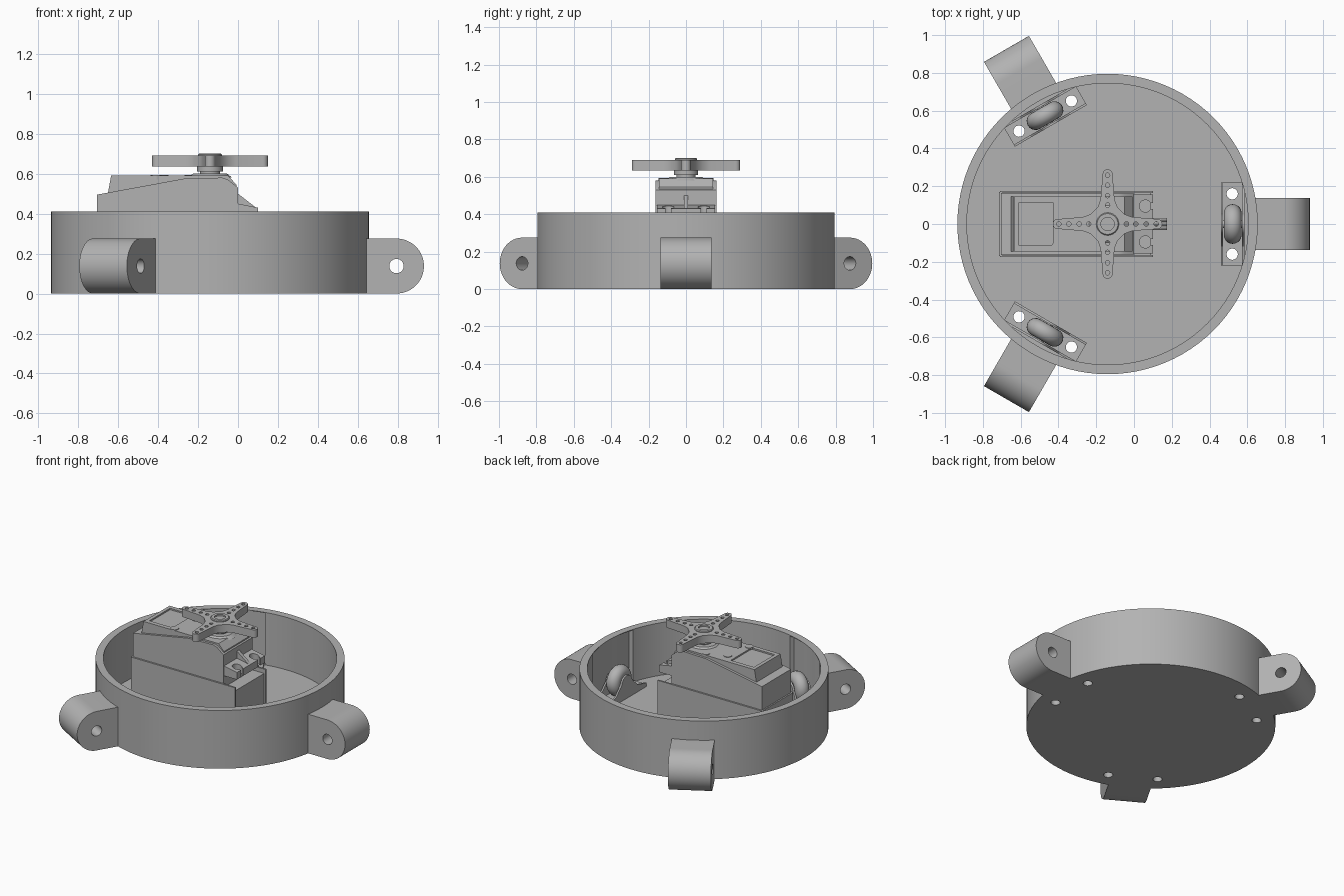
import bpy, bmesh, math
from mathutils import Matrix, Vector

if "Cube" in bpy.data.objects:
    bpy.data.objects.remove(bpy.data.objects["Cube"])

CX = -0.14            # axis of the round housing
FLOOR = 0.04
CENTRE = Matrix.Translation((CX, 0, 0))
THIRDS = [math.radians(a) for a in (0, 120, 240)]

grey = bpy.data.materials.new("plain grey")
grey.use_nodes = True
grey.diffuse_color = (0.45, 0.45, 0.45, 1)
grey.node_tree.nodes["Principled BSDF"].inputs["Base Color"].default_value = grey.diffuse_color


def finish(name, bm, matrix=Matrix()):
    bmesh.ops.recalc_face_normals(bm, faces=bm.faces)
    bm.transform(matrix)
    mesh = bpy.data.meshes.new(name)
    bm.to_mesh(mesh)
    bm.free()
    mesh.materials.append(grey)
    obj = bpy.data.objects.new(name, mesh)
    bpy.context.collection.objects.link(obj)
    return obj


def add_prism(bm, pts, lo, hi, axis="z"):
    """Extrude a 2D outline: xy along z, xz along y, or yz along x."""
    def place(p, d):
        return {"z": (p[0], p[1], d), "y": (p[0], d, p[1]), "x": (d, p[0], p[1])}[axis]
    a = [bm.verts.new(place(p, lo)) for p in pts]
    b = [bm.verts.new(place(p, hi)) for p in pts]
    bm.faces.new(a)
    bm.faces.new(b[::-1])
    n = len(pts)
    for i in range(n):
        bm.faces.new((a[i], b[i], b[(i + 1) % n], a[(i + 1) % n]))


def prism(name, pts, lo, hi, axis="z", matrix=Matrix()):
    bm = bmesh.new()
    add_prism(bm, pts, lo, hi, axis)
    return finish(name, bm, matrix)


def arc(u, v, r, start=0, end=360, n=32):
    full = end - start == 360
    steps = n if full else n + 1
    angles = [math.radians(start + (end - start) * i / n) for i in range(steps)]
    return [(u + r * math.cos(t), v + r * math.sin(t)) for t in angles]


def rect(u0, u1, v0, v1):
    return [(u0, v0), (u1, v0), (u1, v1), (u0, v1)]


def cut(obj, parts, matrix=Matrix()):
    """Subtract disjoint prisms from an object."""
    bm = bmesh.new()
    for part in parts:
        add_prism(bm, *part)
    cutter = finish("cutter", bm, matrix)
    cutter.hide_render = True
    mod = obj.modifiers.new("cut", "BOOLEAN")
    mod.operation, mod.solver, mod.object = "DIFFERENCE", "EXACT", cutter
    deps = bpy.context.evaluated_depsgraph_get()
    mesh = bpy.data.meshes.new_from_object(obj.evaluated_get(deps))
    obj.modifiers.clear()
    obj.data = mesh
    bpy.data.objects.remove(cutter)


def lathe(name, profile, matrix=Matrix(), steps=48, closed=False):
    bm = bmesh.new()
    verts = [bm.verts.new((r, 0, z)) for r, z in profile]
    pairs = list(zip(verts, verts[1:])) + ([(verts[-1], verts[0])] if closed else [])
    edges = [bm.edges.new(p) for p in pairs]
    bmesh.ops.spin(bm, geom=verts + edges, axis=(0, 0, 1), cent=(0, 0, 0),
                   angle=math.tau, steps=steps)
    bmesh.ops.remove_doubles(bm, verts=bm.verts, dist=0.0001)
    return finish(name, bm, matrix)


# Round open housing
housing = lathe("housing", [(0, 0), (0.795, 0), (0.795, 0.41), (0.745, 0.41),
                            (0.745, FLOOR), (0, FLOOR)], CENTRE, steps=96)

for i, angle in enumerate(THIRDS, 1):
    turn = CENTRE @ Matrix.Rotation(angle, 4, "Z")
    # Wall pocket and screw holes
    cut(housing, [(rect(0.6, 0.74, -0.225, 0.225), FLOOR + 0.001, 0.405)], turn)
    cut(housing, [(arc(0.66, y, 0.03, n=20), -0.1, 0.2) for y in (-0.16, 0.16)], turn)

    # Rounded mounting lug with a pin hole
    lug = prism(f"mounting_lug_{i}", [(0.77, 0)] + arc(0.933, 0.1375, 0.1375, -90, 90)
                + [(0.77, 0.275)], -0.1375, 0.1375, "y", turn)
    cut(lug, [(arc(0.933, 0.1375, 0.036), -0.3, 0.3, "y")], turn)

    # Caster bracket: drilled base and two bell-shaped cheeks
    base = prism(f"caster_base_{i}", rect(0.6, 0.725, -0.22, 0.22),
                 FLOOR - 0.002, FLOOR + 0.015, "z", turn)
    cut(base, [(arc(0.66, y, 0.03, n=20), -0.1, 0.2) for y in (-0.16, 0.16)], turn)
    cheek = [(-0.22, FLOOR), (0.22, FLOOR), (0.22, 0.065), (0.12, 0.09)]
    cheek += arc(0, 0.14, 0.06, 10, 170, 12) + [(-0.12, 0.09), (-0.22, 0.065)]
    for side, x in (("inner", 0.6), ("outer", 0.713)):
        prism(f"caster_cheek_{side}_{i}", cheek, x, x + 0.012, "x", turn)

    # Fat rounded wheel on its axle
    wheel = turn @ Matrix.Translation((0.6625, 0, 0.15)) @ Matrix.Rotation(math.pi / 2, 4, "Y")
    lathe(f"caster_wheel_{i}", arc(0.058, 0, 0.047, n=20), wheel, 32, True)
    prism(f"caster_axle_{i}", arc(0, 0, 0.02, n=16), -0.06, 0.06, "z", wheel)

# Servo cradle: two long walls and a low end wall
for side, y in (("right", -0.175), ("left", 0.163)):
    prism(f"cradle_wall_{side}", rect(-0.71, 0.1, FLOOR, 0.33), y, y + 0.012, "y")
prism("cradle_end", rect(-0.715, -0.7, -0.17, 0.17), FLOOR, 0.33)
prism("cradle_post", rect(0.0, 0.09, -0.17, 0.17), FLOOR, 0.30)

# Servo body with sloping top
prism("servo_body", [(-0.705, FLOOR), (-0.705, 0.495), (-0.27, 0.575), (-0.08, 0.58),
                     (-0.05, 0.57), (0, 0.53), (0, FLOOR)], -0.162, 0.162, "y")

# Servo cap with a recessed panel
cap = prism("servo_cap", [(-0.655, 0.48), (-0.635, 0.59), (-0.05, 0.59),
                          (-0.008, 0.545), (-0.008, 0.48)], -0.145, 0.145, "y")
cut(cap, [(rect(-0.61, -0.43, -0.115, 0.115), 0.58, 0.7)])
for i, (x, y) in enumerate([(-0.375, 0.07), (-0.24, 0.12), (-0.41, -0.12)], 1):
    prism(f"cap_screw_{i}", arc(x, y, 0.027, n=20), 0.57, 0.594)
lathe("shaft_boss", [(0, 0.58), (0.11, 0.58), (0.085, 0.6), (0, 0.6)], CENTRE)

# Mounting ear with two open slots
ear = prism("servo_ear", [(-0.01, 0.38), (0.1, 0.38), (0.1, 0.43), (-0.01, 0.452)],
            -0.155, 0.155, "y")
for y in (-0.095, 0.095):
    cut(ear, [(arc(0.06, y, 0.032, n=20), 0.3, 0.5)])
    cut(ear, [(rect(0.06, 0.12, y - 0.015, y + 0.015), 0.3, 0.5)])
prism("ear_rib", [(0, 0.43), (0.09, 0.43), (0, 0.5)], -0.012, 0.012, "y")

# Cable stub low on the servo end
for i in (-1, 0, 1):
    prism(f"cable_{i + 2}", arc(i * 0.022, 0.09, 0.011, n=12), 0.05, 0.175, "x")

# Output spline and four-armed horn
prism("output_spline", arc(CX, 0, 0.05, n=24), 0.59, 0.64)
prism("horn_collar", arc(CX, 0, 0.065, n=32), 0.61, 0.64)
arm = [(0.09, -0.052), (0.13, -0.037)] + arc(0.264, 0, 0.026, -90, 90, 12)
arm += [(0.13, 0.037), (0.09, 0.052)]
outline = []
for k in range(4):
    spin = Matrix.Rotation(k * math.pi / 2, 2)
    outline += [tuple(spin @ Vector(p)) for p in arm]
horn = prism("horn", outline, 0.635, 0.69, "z", CENTRE)
for k in range(4):
    cut(horn, [(arc(r, 0, 0.012, n=12), 0.6, 0.8) for r in (0.1, 0.15, 0.205, 0.258)],
        CENTRE @ Matrix.Rotation(k * math.pi / 2, 4, "Z"))
lathe("horn_hub", [(0, 0.64), (0.06, 0.64), (0.06, 0.695), (0.055, 0.7),
                   (0.035, 0.7), (0.035, 0.67), (0, 0.67)], CENTRE)
lathe("horn_screw", [(0, 0.66), (0.026, 0.66), (0.026, 0.685), (0, 0.685)], CENTRE)

# Smooth the round surfaces, keep edges sharp
for obj in bpy.context.view_layer.objects:
    obj.select_set(obj.type == "MESH")
bpy.context.view_layer.objects.active = housing
bpy.ops.object.shade_smooth_by_angle(angle=math.radians(30))
